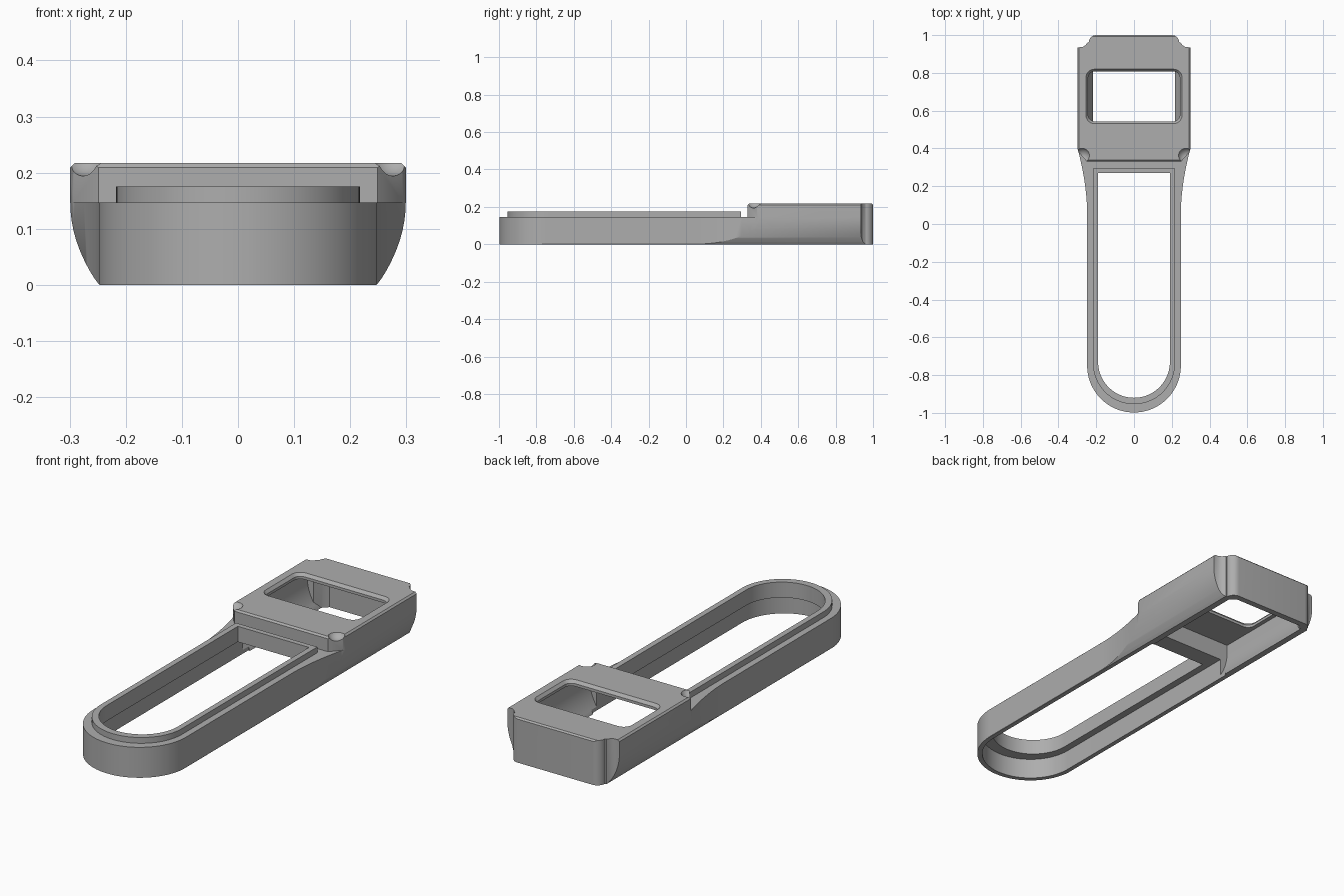
import bpy
import bmesh
from math import cos, sin, pi

cube = bpy.data.objects.get("Cube")
if cube:
    bpy.data.objects.remove(cube, do_unlink=True)

grey = bpy.data.materials.new("plain grey")
grey.use_nodes = True
grey.diffuse_color = (0.42, 0.42, 0.42, 1)
grey.node_tree.nodes["Principled BSDF"].inputs["Base Color"].default_value = (0.42, 0.42, 0.42, 1)

PLAN = lambda u, v, w: (u, v, w)
FRONT = lambda u, v, w: (u, w, v)
SIDE = lambda u, v, w: (w, u, v)


def prism(name, pts, lo, hi, place=PLAN, end_pts=None):
    """Extrude an outline from lo to hi, optionally to a different end outline."""
    bm = bmesh.new()
    a = [bm.verts.new(place(u, v, lo)) for u, v in pts]
    b = [bm.verts.new(place(u, v, hi)) for u, v in (end_pts or pts)]
    bm.faces.new(a)
    bm.faces.new(b)
    for i in range(len(a)):
        j = (i + 1) % len(a)
        bm.faces.new((a[i], a[j], b[j], b[i]))
    bmesh.ops.recalc_face_normals(bm, faces=bm.faces)
    mesh = bpy.data.meshes.new(name)
    bm.to_mesh(mesh)
    bm.free()
    mesh.materials.append(grey)
    obj = bpy.data.objects.new(name, mesh)
    bpy.context.collection.objects.link(obj)
    return obj


def combine(target, tool, operation="DIFFERENCE"):
    mod = target.modifiers.new("combine", "BOOLEAN")
    mod.operation, mod.solver, mod.object = operation, "EXACT", tool
    bpy.context.view_layer.objects.active = target
    bpy.ops.object.modifier_apply(modifier=mod.name)
    bpy.data.objects.remove(tool, do_unlink=True)


def mirrored(half):
    """Complete a right-hand outline with its mirror image."""
    return half + [(-u, v) for u, v in reversed(half)]


def arc(cx, cy, r, start, end, n):
    return [(cx + r * cos(start + (end - start) * i / n),
             cy + r * sin(start + (end - start) * i / n)) for i in range(n + 1)]


def tongue(r, cy, end):
    """Strip with a half-round front end and a square back end."""
    return arc(0, cy, r, -pi, 0, 40) + [(r, end), (-r, end)]


def rounded_rect(hx, y0, y1, r):
    return (arc(hx - r, y1 - r, r, 0, pi / 2, 6) + arc(r - hx, y1 - r, r, pi / 2, pi, 6)
            + arc(r - hx, y0 + r, r, pi, 1.5 * pi, 6) + arc(hx - r, y0 + r, r, 1.5 * pi, 2 * pi, 6))


# Body outline: round handle, flared neck, head with notched back corners
half_plan = arc(0, -0.75, 0.248, -pi / 2, 0, 24)[1:]
half_plan += [(0.248 + 0.051 * (i / 10) ** 1.8, 0.06 + 0.34 * i / 10) for i in range(11)]
half_plan += [(0.299, 0.935), (0.272, 0.937), (0.257, 0.946), (0.247, 0.96)]
half_plan += arc(0.2, 0.96, 0.04, 0, pi / 2, 8)
body = prism("body_shell", mirrored(half_plan), 0, 0.3)

# Curved flanks and chamfered top edges
flank = [(0.247 + 0.052 * sin(i / 10 * pi / 2), 0.147 * (i / 10) ** 1.15) for i in range(11)]
profile = mirrored(flank + [(0.299, 0.209), (0.291, 0.217)])
combine(body, prism("flanks", profile, -1.1, 1.1, FRONT), "INTERSECT")

# Low handle, tall head
steps = [(-1.1, 0), (-1.1, 0.147), (0.33, 0.147), (0.33, 0.209), (0.338, 0.217),
         (0.993, 0.217), (1, 0.21), (1, 0)]
combine(body, prism("steps", steps, -0.5, 0.5, SIDE), "INTERSECT")

# Angled front corners of the head, with a scoop in each
for s in (-1, 1):
    corner = [(s * 0.24, 0.32), (s * 0.32, 0.32), (s * 0.32, 0.41)]
    combine(body, prism("corner_cut", corner, 0.147, 0.3))
    bpy.ops.mesh.primitive_uv_sphere_add(segments=32, ring_count=16, radius=0.045,
                                         location=(s * 0.275, 0.362, 0.239))
    scoop = bpy.context.object
    scoop.data.materials.append(grey)
    combine(body, scoop)

# Raised lip around the handle opening
combine(body, prism("lip", tongue(0.217, -0.737, 0.295), 0.12, 0.175), "UNION")

# Hollow underside of the handle, then the opening through it
combine(body, prism("handle_cavity", tongue(0.225, -0.75, 0.4), -0.1, 0.1))
combine(body, prism("handle_opening", tongue(0.19, -0.73, 0.27), -0.1, 0.3))

# Hollow underside of the head, following the flanks
inner = [(u - 0.035, v) for u, v in flank] + [(0.264, 0.19)]
inner[0] = (0.212, -0.01)
cavity = prism("head_cavity", mirrored(inner), 0.36, 0.97, FRONT)
cavity_plan = mirrored([(0.3, 0.3), (0.3, 0.9), (0.235, 0.91), (0.212, 0.95), (0.19, 0.97)])
combine(cavity, prism("cavity_corners", cavity_plan, -0.1, 0.3), "INTERSECT")
combine(body, cavity)

# Window with a bevelled rim
combine(body, prism("window", rounded_rect(0.243, 0.543, 0.808, 0.035), 0.12, 0.3))
combine(body, prism("window_rim", rounded_rect(0.243, 0.543, 0.808, 0.035), 0.203, 0.219,
                    end_pts=rounded_rect(0.256, 0.53, 0.821, 0.045)))

# Smooth shading with crisp edges
bpy.ops.object.select_all(action="DESELECT")
body.select_set(True)
bpy.context.view_layer.objects.active = body
bpy.ops.object.shade_smooth_by_angle(angle=pi / 6)
